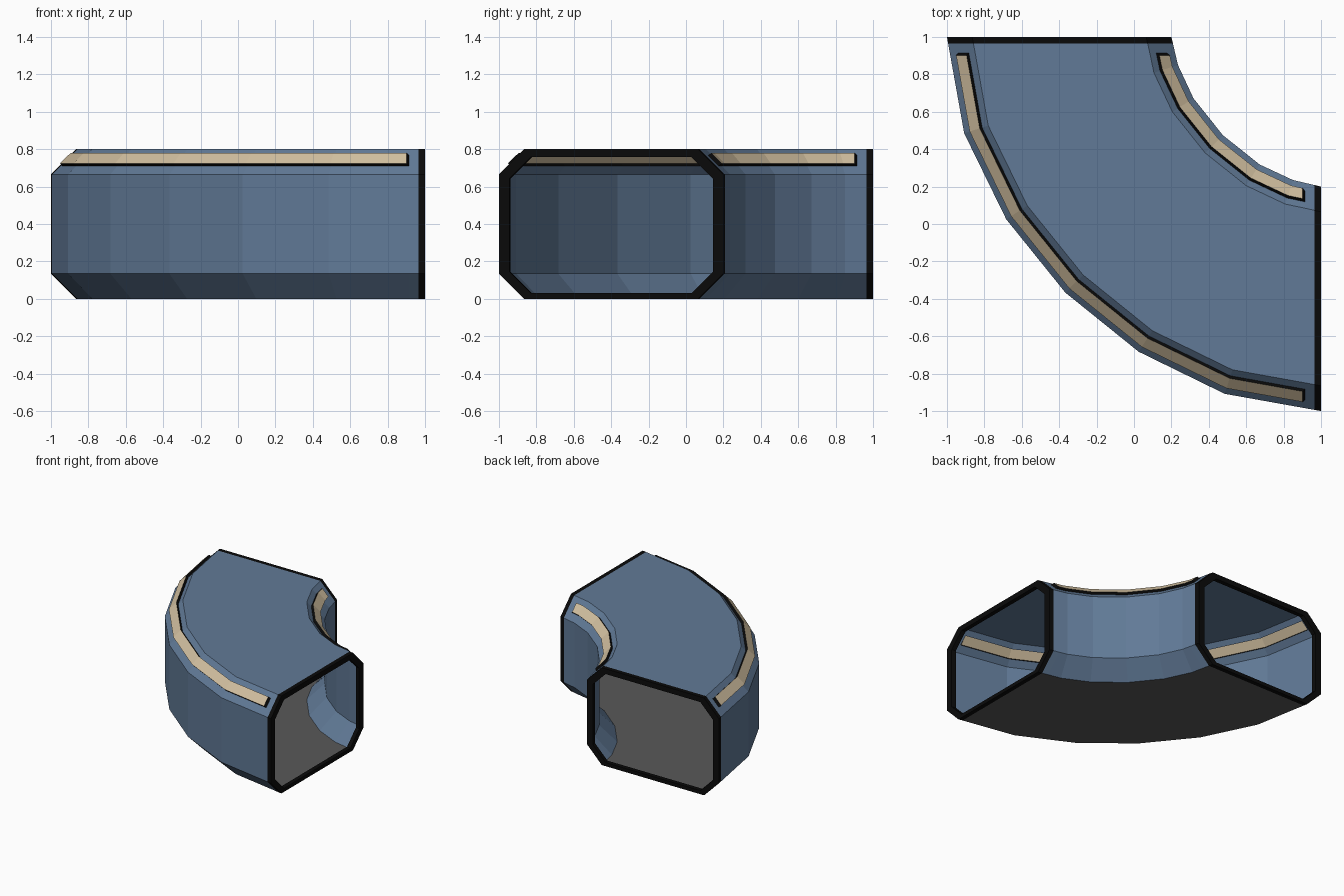
import bpy, bmesh
from mathutils import Vector

if "Cube" in bpy.data.objects:
    bpy.data.objects.remove(bpy.data.objects["Cube"])

W, H, C = 1.2, 0.8, 0.135          # section width, height, corner chamfer


def material(name, rgb):
    m = bpy.data.materials.new(name)
    m.diffuse_color = (*rgb, 1)
    m.use_nodes = True
    m.node_tree.nodes["Principled BSDF"].inputs["Base Color"].default_value = m.diffuse_color
    return m


BLUE = material("steel_blue", (0.12, 0.195, 0.31))
BLACK = material("black_trim", (0.003, 0.003, 0.003))
TAN = material("warm_light", (0.66, 0.54, 0.36))
GREY = material("floor_grey", (0.10, 0.10, 0.10))

# Stations of the bend: (outer point, inner point); second half mirrors the first
half = [((-1, 1), (0.2, 1)), ((-0.908, 0.485), (0.235, 0.85)),
        ((-0.683, 0.025), (0.318, 0.672)), ((-0.367, -0.367), (0.475, 0.475))]
half = [(Vector(o), Vector(i)) for o, i in half]


def swap(s):
    return tuple(Vector((p.y, p.x)) for p in s)


def near_end(d):
    """Station whose two points lie d inside the open end."""
    (o0, i0), (o1, i1) = half[0], half[1]
    return (o0.lerp(o1, d / (o0.y - o1.y)), i0.lerp(i1, d / (i0.y - i1.y)))


def path(*dists):
    first = [near_end(d) for d in dists] + half[1:]
    return first + [swap(s) for s in reversed(first[:-1])]


def place(station, u, z):
    o, i = station
    p = o.lerp(i, u / W)
    return (p.x, p.y, z)


def finish(name, bm, mats):
    bmesh.ops.remove_doubles(bm, verts=bm.verts, dist=1e-5)
    bmesh.ops.recalc_face_normals(bm, faces=bm.faces)
    me = bpy.data.meshes.new(name)
    bm.to_mesh(me)
    bm.free()
    for m in mats:
        me.materials.append(m)
    ob = bpy.data.objects.new(name, me)
    bpy.context.collection.objects.link(ob)
    return ob


def grid(bm, stations, section, closed, mat_rule):
    """Sweep a section; mat_rule(station, side) gives a slot, or None for a hole."""
    rows = [[bm.verts.new(place(s, u, z)) for u, z in section] for s in stations]
    n = len(section)
    for a in range(len(rows) - 1):
        for b in range(n if closed else n - 1):
            slot = mat_rule(a, b)
            if slot is not None:
                c = (b + 1) % n
                bm.faces.new((rows[a][b], rows[a][c], rows[a + 1][c],
                              rows[a + 1][b])).material_index = slot
    return rows


# Corridor shell: chamfered tube with slots for the light strips and a grey floor
LO, HI = 0.045, 0.101              # slot edges measured up the chamfer
left = [(C, 0), (0, C), (0, H - C), (LO, H - C + LO), (HI, H - C + HI), (C, H)]
section = left + [(W - u, z) for u, z in reversed(left)]
stations = path(0.035, 0.085)
last = len(stations) - 2


def shell_rule(a, b):
    if b in (3, 7) and 0 < a < last:
        return None
    return 1 if b == 11 else 0


bm = bmesh.new()
grid(bm, stations, section, True, shell_rule)
finish("corridor_shell", bm, [BLUE, GREY])

# Raised light strips: black walls around a tan face
R = 0.014
for name, mirror in (("outer_light_strip", False), ("inner_light_strip", True)):
    base = [(LO, H - C + LO), (HI, H - C + HI)]
    top = [(u - R, z + R) for u, z in base]
    if mirror:
        base = [(W - u, z) for u, z in base]
        top = [(W - u, z) for u, z in top]
    bm = bmesh.new()
    low, high = path(0.085), path(0.098)
    hi_rows = grid(bm, high, top, False, lambda a, b: 0)
    lo_rows = [[bm.verts.new(place(s, u, z)) for u, z in base] for s in low]
    for k in range(len(low) - 1):
        for e in (0, 1):
            bm.faces.new((lo_rows[k][e], lo_rows[k + 1][e], hi_rows[k + 1][e],
                          hi_rows[k][e])).material_index = 1
    for k in (0, -1):
        bm.faces.new((*lo_rows[k], hi_rows[k][1], hi_rows[k][0])).material_index = 1
    finish(name, bm, [TAN, BLACK])


# Black rims framing both open ends
def octagon(u0, u1, z0, z1, c):
    return [(u0 + c, z0), (u0, z0 + c), (u0, z1 - c), (u0 + c, z1),
            (u1 - c, z1), (u1, z1 - c), (u1, z0 + c), (u1 - c, z0)]


outer = octagon(0, W, 0, H, C)
inner = octagon(0.055, W - 0.055, 0.03, H - 0.043, 0.115)
ends = [near_end(0), near_end(0.035)]
for name, pair in (("back_rim", ends), ("right_rim", [swap(s) for s in ends])):
    bm = bmesh.new()
    o = grid(bm, pair, outer, True, lambda a, b: 0)
    i = grid(bm, pair, inner, True, lambda a, b: 0)
    for k in (0, 1):
        for b in range(8):
            c = (b + 1) % 8
            bm.faces.new((o[k][b], o[k][c], i[k][c], i[k][b]))
    finish(name, bm, [BLACK])
